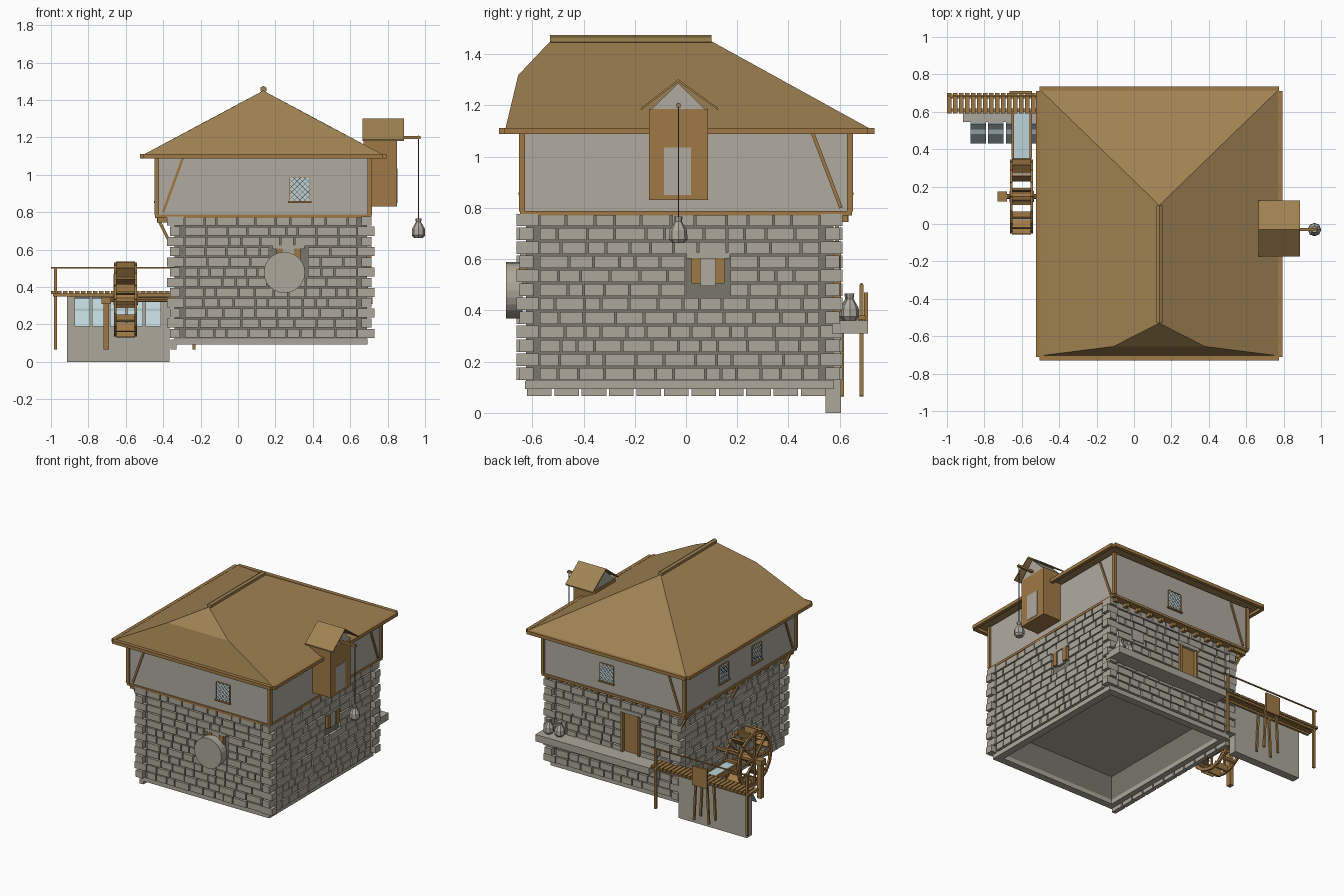
import bpy, bmesh, math, random
from mathutils import Vector, Matrix

if "Cube" in bpy.data.objects:
    bpy.data.objects.remove(bpy.data.objects["Cube"])

random.seed(4)

def mat(name, r, g, b):
    lin = lambda c: ((c / 255 + 0.055) / 1.055) ** 2.4 if c > 10 else c / 255 / 12.92
    m = bpy.data.materials.new(name)
    m.diffuse_color = (lin(r), lin(g), lin(b), 1)
    m.use_nodes = True
    m.node_tree.nodes["Principled BSDF"].inputs["Base Color"].default_value = m.diffuse_color
    return m

STONE = mat("stone", 172, 167, 154)
MORTAR = mat("mortar", 122, 118, 108)
PLASTER = mat("plaster", 176, 171, 160)
WOOD = mat("timber", 160, 122, 70)
ROOF = mat("roof_shingle", 160, 130, 82)
WATER = mat("pale_blue", 190, 212, 216)
DARK = mat("dark_lead", 88, 86, 80)

class Part:
    """Collects simple shapes in one mesh object with one colour."""
    def __init__(self, name, material):
        self.name, self.material, self.bm = name, material, bmesh.new()

    def box(self, x0, x1, y0, y1, z0, z1):
        m = Matrix.Translation(((x0 + x1) / 2, (y0 + y1) / 2, (z0 + z1) / 2)) @ \
            Matrix.Diagonal((abs(x1 - x0), abs(y1 - y0), abs(z1 - z0), 1))
        bmesh.ops.create_cube(self.bm, size=1, matrix=m)

    def side(self, s, u0, u1, d0, d1, z0, z1):
        """Box on a wall: u runs along the wall, d is the outward distance."""
        if s in "FB":
            k = -1 if s == "F" else 1
            self.box(u0, u1, k * d0, k * d1, z0, z1)
        else:
            k = -1 if s == "L" else 1
            self.box(k * d0, k * d1, u0, u1, z0, z1)

    def beam(self, p, q, w=0.015, h=None):
        p, q = Vector(p), Vector(q)
        m = Matrix.Translation((p + q) / 2) @ (q - p).to_track_quat('Z', 'Y').to_matrix().to_4x4() @ \
            Matrix.Diagonal((w, h or w, (q - p).length, 1))
        bmesh.ops.create_cube(self.bm, size=1, matrix=m)

    def cyl(self, c, r, length, axis, n=16):
        rot = Vector(axis).to_track_quat('Z', 'Y').to_matrix().to_4x4()
        bmesh.ops.create_cone(self.bm, cap_ends=True, segments=n, radius1=r, radius2=r,
                              depth=length, matrix=Matrix.Translation(c) @ rot)

    def prism(self, pts, x0, x1):
        """Extrude a (y, z) outline along x."""
        f = self.bm.faces.new([self.bm.verts.new((x0, y, z)) for y, z in pts])
        g = bmesh.ops.extrude_face_region(self.bm, geom=[f])["geom"]
        bmesh.ops.translate(self.bm, vec=(x1 - x0, 0, 0),
                            verts=[v for v in g if isinstance(v, bmesh.types.BMVert)])

    def lathe(self, cx, cy, prof, n=8):
        rings = [[self.bm.verts.new((cx + r * math.cos(i * math.tau / n), cy + r * math.sin(i * math.tau / n), z))
                  for i in range(n)] for r, z in prof]
        for a, b in zip(rings, rings[1:]):
            for i in range(n):
                self.bm.faces.new((a[i], a[(i + 1) % n], b[(i + 1) % n], b[i]))
        self.bm.faces.new(rings[0][::-1])
        self.bm.faces.new(rings[-1])

    def done(self):
        bmesh.ops.recalc_face_normals(self.bm, faces=self.bm.faces)
        me = bpy.data.meshes.new(self.name)
        self.bm.to_mesh(me)
        self.bm.free()
        me.materials.append(self.material)
        bpy.context.collection.objects.link(bpy.data.objects.new(self.name, me))

# Stone storey: hollow core, floor, plinth ring
X0, X1, Y0, Y1, ZB, ZT = -0.34, 0.69, -0.625, 0.575, 0.125, 0.78
OUT = {"F": -Y0, "B": Y1, "L": -X0, "R": X1}
SPAN = {"F": (X0, X1), "B": (X0, X1), "L": (Y0, Y1), "R": (Y0, Y1)}
core, plinth = Part("wall_core", MORTAR), Part("plinth", STONE)
for part, z0, z1, o in ((core, ZB, ZT, 0), (plinth, 0.093, ZB, 0.003)):
    for s in "FBLR":
        part.side(s, SPAN[s][0], SPAN[s][1], OUT[s] - 0.05, OUT[s] + o, z0, z1)
    part.done()
floor = Part("floor", STONE)
floor.box(X0 + 0.04, X1 - 0.04, Y0 + 0.04, Y1 - 0.04, 0.30, 0.33)
floor.done()

# Coursed stone blocks, leaving room for openings (u0, u1, z0, z1)
HOLES = {"F": (0.17, 0.37, 0.49, 0.625), "R": (0.0, 0.17, 0.495, 0.625),
         "B": (-0.045, 0.105, 0.35, 0.66), "L": (9, 9, 0, 0)}
ROWS = 12
RH = (ZT - ZB) / ROWS
blocks = Part("stone_blocks", STONE)
for s in "FBLR":
    a, b = SPAN[s][0] + 0.052, SPAN[s][1] - 0.052
    h0, h1, hz0, hz1 = HOLES[s]
    for r in range(ROWS):
        z = ZB + r * RH
        runs = [(a, b)]
        if h0 < b and z < hz1 - 0.01 and z + RH > hz0 + 0.01:
            runs = [(a, h0), (h1, b)]
        for u, end in runs:
            while end - u > 0.02:
                w = random.uniform(0.06, 0.125)
                if end - u - w < 0.045:
                    w = end - u
                blocks.side(s, u + 0.004, u + w - 0.004, OUT[s] - 0.01,
                            OUT[s] + random.uniform(0.016, 0.022), z + 0.004, z + RH - 0.004)
                u += w
for i in range(11):
    y = Y0 + i * 0.107
    blocks.box(-0.362, -0.33, y + 0.004, y + 0.10, 0.065, 0.12)
blocks.done()

# Alternating corner stones
quoins = Part("corner_stones", STONE)
for sx, cx in ((-1, X0), (1, X1)):
    for sy, cy in ((-1, Y0), (1, Y1)):
        for r in range(ROWS):
            e = (r + (sx > 0)) % 2
            ox, oy = (0.04, 0.024) if e else (0.024, 0.036)
            ix, iy = (0.05, 0.03) if e else (0.03, 0.05)
            z = ZB + r * RH
            quoins.box(cx - sx * ix, cx + sx * ox, cy - sy * iy, cy + sy * oy, z + 0.003, z + RH - 0.003)
quoins.done()

# Shuttered windows, back window slab, back door, millstone
shut, pane, lint = Part("shutters", WOOD), Part("window_panels", PLASTER), Part("lintels", STONE)
for s, c in (("F", 0.27), ("R", 0.086)):
    d = OUT[s]
    pane.side(s, c - 0.03, c + 0.03, d - 0.01, d + 0.016, 0.495, 0.605)
    lint.side(s, c - 0.085, c + 0.085, d - 0.01, d + 0.023, 0.603, 0.625)
    for k in (-1, 1):
        shut.side(s, c + k * 0.03, c + k * 0.065, d - 0.01, d + 0.024, 0.505, 0.605)
pane.side("B", 0.42, 0.52, 0.57, 0.602, 0.53, 0.61)
lint.side("B", -0.06, 0.12, 0.57, 0.60, 0.645, 0.67)
shut.done(); pane.done(); lint.done()
door = Part("back_door", WOOD)
door.side("B", -0.045, 0.105, 0.56, 0.58, 0.36, 0.65)
door.side("B", -0.045, -0.03, 0.57, 0.605, 0.36, 0.65)
door.side("B", 0.09, 0.105, 0.57, 0.605, 0.36, 0.65)
door.done()
mill = Part("millstone", STONE)
mill.cyl((0.248, -0.67, 0.478), 0.11, 0.065, (0, 1, 0), 24)
mill.done()

# Plaster storey with timber frame, joist ends and brackets
UX0, UX1, UY = -0.435, 0.705, 0.64
up = Part("plaster_storey", PLASTER)
up.box(UX0, UX1, -UY, UY, 0.78, 1.1)
up.done()
tim = Part("timber_frame", WOOD)
tim.box(UX0 - 0.008, UX1 + 0.008, -UY - 0.008, UY + 0.008, 0.77, 0.787)
for x in (UX0, UX1):
    for y in (-UY, UY):
        tim.box(x - 0.012, x + 0.012, y - 0.012, y + 0.012, 0.785, 1.1)
for k in (-1, 1):
    tim.beam((-0.40, k * (UY + 0.001), 0.8), (-0.295, k * (UY + 0.001), 1.09), 0.014)
tim.beam((UX1 + 0.001, 0.605, 0.8), (UX1 + 0.001, 0.495, 1.09), 0.014)
tim.beam((UX0 - 0.001, -0.605, 0.8), (UX0 - 0.001, -0.495, 1.09), 0.014)
for i in range(14):
    y = -0.62 + i * 0.0955
    tim.box(-0.43, -0.33, y - 0.012, y + 0.012, 0.745, 0.77)
for i in range(12):
    x = -0.42 + i * 0.1
    tim.box(x - 0.012, x + 0.012, 0.56, 0.63, 0.745, 0.77)
for y in (-0.6, 0.0, 0.59):
    tim.beam((-0.42, y, 0.75), (-0.37, y, 0.65), 0.016)
tim.done()

# Leaded windows of the upper storey
glass, lead, frame = Part("window_glass", WATER), Part("window_lattice", DARK), Part("window_frames", WOOD)
for s, c, d in (("F", 0.33, UY), ("B", 0.19, UY), ("L", 0.19, -UX0), ("L", -0.19, -UX0)):
    u0, u1, z0, z1 = c - 0.052, c + 0.052, 0.86, 0.985
    glass.side(s, u0, u1, d - 0.01, d + 0.004, z0, z1)
    frame.side(s, u0 - 0.01, u1 + 0.01, d - 0.01, d + 0.014, z0 - 0.01, z0)
    for a, b, e, f in ((u0 - .004, u0, z0, z1), (u1, u1 + .004, z0, z1), (u0, u1, z1, z1 + .004)):
        frame.side(s, a, b, d - 0.01, d + 0.008, e, f)
    P = lambda u, z: ((u, (d + 0.004) * (-1 if s == "F" else 1), z) if s in "FB" else (-d - 0.004, u, z))
    W, H = u1 - u0, z1 - z0
    for k in range(1, 8):
        t = k * (W + H) / 8
        a, b = (min(t, W), max(0, t - W)), (max(0, t - H), min(t, H))
        lead.beam(P(u0 + a[0], z0 + a[1]), P(u0 + b[0], z0 + b[1]), 0.0025)
        lead.beam(P(u1 - a[0], z0 + a[1]), P(u1 - b[0], z0 + b[1]), 0.0025)
glass.done(); lead.done(); frame.done()

# Half-hipped roof, eave boards, ridge log
roof = Part("roof", ROOF)
v = [roof.bm.verts.new(p) for p in (
    (-0.505, -0.705, 1.108), (0.775, -0.705, 1.108), (0.775, 0.72, 1.108), (-0.505, 0.72, 1.108),
    (-0.11, -0.655, 1.318), (0.38, -0.655, 1.318), (0.135, -0.53, 1.45), (0.135, 0.1, 1.45))]
for f in ((0, 1, 5, 4), (4, 5, 6), (1, 2, 7, 6, 5), (0, 4, 6, 7, 3), (2, 3, 7), (3, 2, 1, 0)):
    roof.bm.faces.new([v[i] for i in f])
roof.done()
eave = Part("eave_boards", WOOD)
eave.box(-0.525, -0.5, -0.71, 0.71, 1.088, 1.112)
eave.box(0.77, 0.795, -0.71, 0.71, 1.088, 1.112)
eave.box(-0.505, 0.775, 0.71, 0.735, 1.088, 1.112)
eave.box(-0.505, 0.775, -0.73, -0.702, 1.088, 1.112)
eave.done()
ridge = Part("ridge_log", ROOF)
ridge.cyl((0.136, -0.215, 1.457), 0.018, 0.63, (0, 1, 0), 6)
ridge.done()

# Hoist dormer with beam, rope and sacks
hoist = Part("hoist_dormer", WOOD)
hoist.box(0.67, 0.85, -0.145, 0.085, 0.83, 1.185)
hoist.box(0.68, 0.975, -0.038, -0.022, 1.192, 1.207)
hoist.done()
panel = Part("hoist_panels", PLASTER)
panel.box(0.84, 0.853, -0.085, 0.02, 0.85, 1.035)
panel.prism([(-0.14, 1.18), (0.08, 1.18), (-0.03, 1.287)], 0.675, 0.85)
panel.done()
hroof = Part("hoist_roof", ROOF)
hroof.prism([(-0.175, 1.182), (-0.03, 1.292), (0.125, 1.182), (0.125, 1.19), (-0.03, 1.302), (-0.175, 1.19)], 0.665, 0.888)
hroof.done()
rope = Part("rope", DARK)
rope.beam((0.965, -0.03, 0.75), (0.965, -0.03, 1.21), 0.004)
rope.done()
sacks = Part("sacks", PLASTER)
for x, y, z in ((0.965, -0.03, 0.662), (0.66, 0.64, 0.36), (0.575, 0.635, 0.36)):
    sacks.lathe(x, y, [(r, z + h) for r, h in ((0.024, 0), (0.036, 0.015), (0.034, 0.05), (0.014, 0.085), (0.017, 0.105))])
sacks.done()

# Loading dock and weir wall
dock = Part("loading_dock", STONE)
dock.box(-0.2, 0.72, 0.57, 0.71, 0.31, 0.36)
dock.done()
weir = Part("weir_wall", STONE)
weir.box(-0.915, -0.365, 0.545, 0.605, 0, 0.35)
weir.done()

# Spilling water sheets and feed chute
fall = Part("water_sheets", WATER)
path = [(0.548, 0.345), (0.535, 0.34), (0.505, 0.285), (0.48, 0.272), (0.43, 0.19)]
for i in range(5):
    x = -0.875 + i * 0.095
    fall.prism(path + [(y + 0.012, z) for y, z in path[::-1]], x, x + 0.083)
fall.box(-0.642, -0.558, 0.33, 0.6, 0.345, 0.358)
fall.done()

# Walkway: planks, rail, posts, sluice gate
walk = Part("walkway", WOOD)
for i in range(25):
    x = -1 + i * 0.032
    walk.box(x, x + 0.025, 0.59, 0.70, 0.364, 0.38)
for y in (0.61, 0.68):
    walk.box(-0.99, -0.2, y - 0.008, y + 0.008, 0.35, 0.366)
for x in (-0.975, -0.235):
    walk.box(x - 0.008, x + 0.008, 0.677, 0.693, 0.065, 0.5)
walk.beam((-1, 0.685, 0.503), (-0.2, 0.685, 0.503), 0.008)
walk.box(-0.665, -0.545, 0.695, 0.71, 0.33, 0.47)
for k in (-1, 1):
    walk.beam((-0.605 + k * 0.045, 0.685, 0.36), (-0.605 + k * 0.06, 0.685, 0.065), 0.014)
    walk.beam((-0.605 + k * 0.045, 0.61, 0.36), (-0.605 + k * 0.06, 0.61, 0.065), 0.014)
    x = -0.6 + k * 0.048
    walk.box(x - 0.006, x + 0.006, 0.35, 0.6, 0.335, 0.372)
walk.done()

# Water wheel with rims, spokes, paddles, axle and bearing post
wheel = Part("water_wheel", WOOD)
CY, CZ, N = 0.147, 0.333, 16
at = lambda x, r, a: (x, CY + r * math.cos(a), CZ + r * math.sin(a))
for i in range(N):
    a, b = i * math.tau / N, (i + 1) * math.tau / N
    for x in (-0.657, -0.547):
        wheel.beam(at(x, 0.187, a), at(x, 0.187, b), 0.014, 0.022)
        if i % 2 == 0:
            wheel.beam(at(x, 0.02, a), at(x, 0.185, a), 0.012)
    m = (a + b) / 2
    wheel.prism([at(0, r, m + t)[1:] for r, t in ((0.15, -.03), (0.205, -.03), (0.205, .03), (0.15, .03))], -0.652, -0.552)
wheel.cyl((-0.6, CY, CZ), 0.03, 0.13, (1, 0, 0), 10)
wheel.cyl((-0.53, CY, CZ), 0.013, 0.4, (1, 0, 0), 8)
wheel.box(-0.72, -0.69, CY - 0.018, CY + 0.018, 0.065, 0.31)
wheel.box(-0.73, -0.68, CY - 0.027, CY + 0.027, 0.31, 0.347)
wheel.done()
